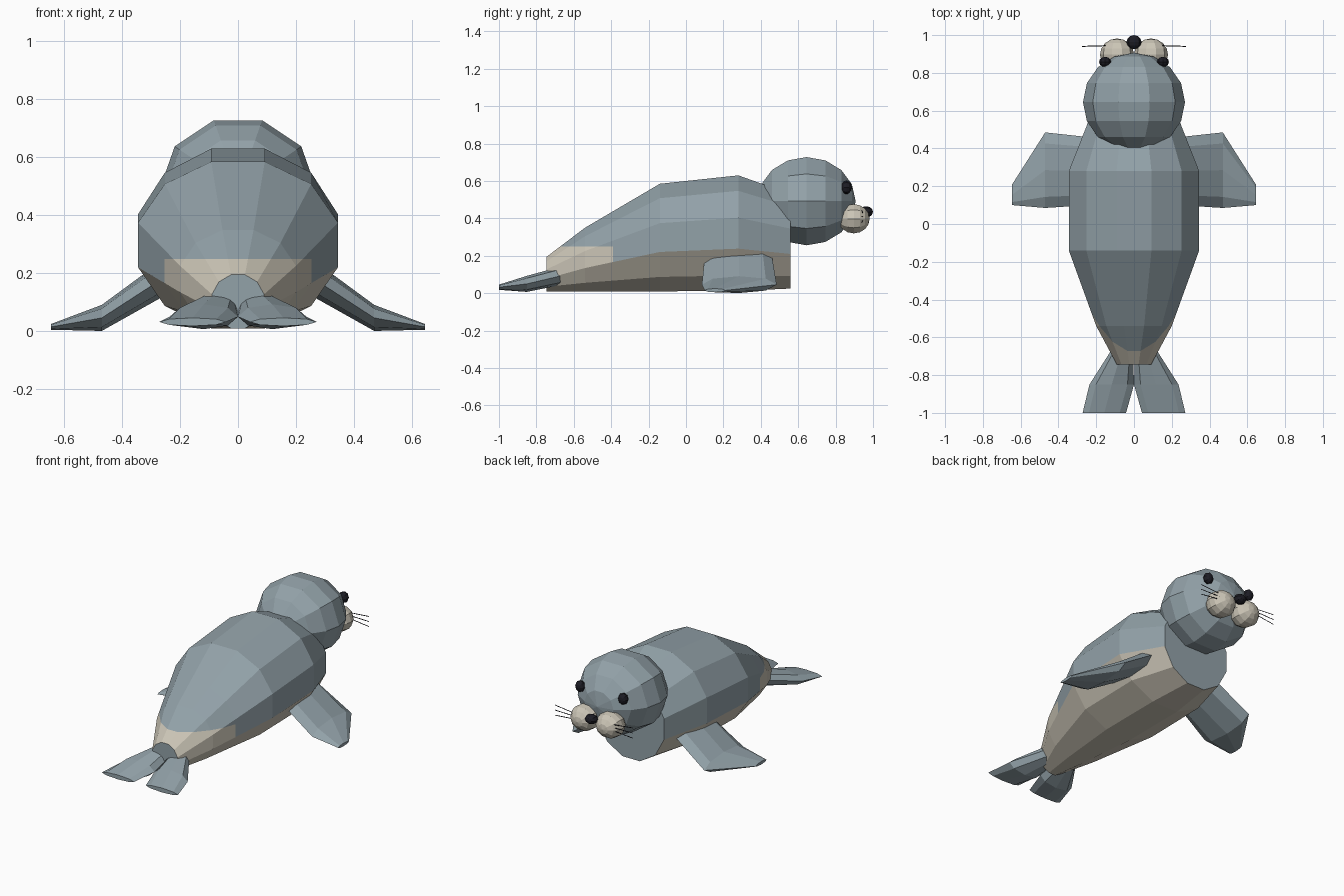
import bpy, bmesh, math
from mathutils import Matrix, Vector

if "Cube" in bpy.data.objects:
    bpy.data.objects.remove(bpy.data.objects["Cube"])


def material(name, rgb):
    m = bpy.data.materials.new(name)
    m.diffuse_color = (*rgb, 1)
    m.use_nodes = True
    m.node_tree.nodes["Principled BSDF"].inputs["Base Color"].default_value = m.diffuse_color
    return m


GREY = material("blue_grey_fur", (0.29, 0.36, 0.395))
CREAM = material("cream_fur", (0.60, 0.56, 0.47))
BLACK = material("black", (0.012, 0.012, 0.018))


def finish(name, bm, mats, mirror=False):
    bmesh.ops.recalc_face_normals(bm, faces=bm.faces[:])
    me = bpy.data.meshes.new(name)
    bm.to_mesh(me)
    bm.free()
    for m in mats:
        me.materials.append(m)
    ob = bpy.data.objects.new(name, me)
    bpy.context.collection.objects.link(ob)
    if mirror:
        mod = ob.modifiers.new("mirror", 'MIRROR')
        mod.use_mirror_merge = False
    return ob


def loft(sections, n, phase=0.0):
    """Capped skin over elliptical rings given as (centre, half axis a, half axis b)."""
    bm = bmesh.new()
    rings = []
    for c, a, b in sections:
        c, a, b = Vector(c), Vector(a), Vector(b)
        angles = [phase + math.tau * i / n for i in range(n)]
        rings.append([bm.verts.new(c + a * math.cos(t) + b * math.sin(t)) for t in angles])
    for r, s in zip(rings, rings[1:]):
        for i in range(n):
            j = (i + 1) % n
            bm.faces.new((r[i], r[j], s[j], s[i]))
    bm.faces.new(rings[0])
    bm.faces.new(rings[-1])
    return bm


def ball(name, centre, radii, mat, segments, rings, mirror=False):
    """Faceted ellipsoid with its poles along y."""
    bm = bmesh.new()
    bmesh.ops.create_uvsphere(bm, u_segments=segments, v_segments=rings, radius=1)
    turn = Matrix.Rotation(math.pi / 2, 4, 'X')
    # one vertex column points straight up
    spin = Matrix.Rotation(math.pi / 2, 4, 'Z')
    place = Matrix.Translation(centre) @ Matrix.Diagonal((*radii, 1))
    bm.transform(place @ turn @ spin)
    return finish(name, bm, [mat], mirror)


# Body: twelve-sided rings (y, half width, bottom, top)
stations = [(-0.745, 0.09, 0.01, 0.195), (-0.54, 0.20, 0.01, 0.35),
            (-0.14, 0.345, 0.01, 0.585), (0.28, 0.345, 0.012, 0.63),
            (0.56, 0.235, 0.025, 0.53)]
k = math.cos(math.radians(15))
body = loft([((0, y, (lo + hi) / 2), (w / k, 0, 0), (0, 0, (hi - lo) / 2 / k))
             for y, w, lo, hi in stations], 12, math.radians(15))

# Cut the cream rump patch, then colour belly and rump
PATCH_Y, PATCH_Z = -0.39, 0.25
bmesh.ops.bisect_plane(body, geom=body.verts[:] + body.edges[:] + body.faces[:],
                       plane_co=(0, PATCH_Y, 0), plane_no=(0, 1, 0))
rump = [f for f in body.faces if f.calc_center_median().y < PATCH_Y]
edges = {e for f in rump for e in f.edges}
verts = {v for f in rump for v in f.verts}
bmesh.ops.bisect_plane(body, geom=list(verts) + list(edges) + rump,
                       plane_co=(0, 0, PATCH_Z), plane_no=(0, 0, 1))
bmesh.ops.recalc_face_normals(body, faces=body.faces[:])
for f in body.faces:
    c = f.calc_center_median()
    cap = abs(f.normal.y) > 0.99
    belly = f.normal.z < -0.2
    patch = c.y < PATCH_Y and c.z < PATCH_Z
    f.material_index = int(not cap and (belly or patch))
finish("body", body, [GREY, CREAM])

# Head and face
ball("head", (0, 0.645, 0.492), (0.27, 0.262, 0.248), GREY, 10, 8)
ball("muzzle", (0.09, 0.897, 0.398), (0.09, 0.085, 0.082), CREAM, 10, 8, True)
ball("nose", (0, 0.963, 0.435), (0.04, 0.037, 0.03), BLACK, 8, 6)
ball("eyes", (0.153, 0.858, 0.566), (0.032, 0.027, 0.037), BLACK, 8, 6, True)

# Whiskers: three thin rods fanning out on each side
for i, dz in enumerate((-0.025, 0.0, 0.025)):
    r = 0.0025
    rod = loft([((x, 0.945 - 0.03 * (x - 0.12), 0.41 + dz * s), (0, r, 0), (0, 0, r))
                for x, s in ((0.12, 0.7), (0.275, 1.3))], 4)
    finish(f"whiskers_{i + 1}", rod, [BLACK], True)

# Front flippers: (x, y centre, y half, z centre, z half)
flipper = [(0.24, 0.28, 0.18, 0.195, 0.065), (0.47, 0.285, 0.20, 0.046, 0.045),
           (0.645, 0.155, 0.055, 0.015, 0.01)]
finish("front_flippers", loft([((x, y, z), (0, hy, 0), (0, 0, hz))
                               for x, y, hy, z, hz in flipper], 8), [GREY], True)

# Tail flippers: (y, x centre, x half, z centre, z half)
tail = [(-0.66, 0.06, 0.055, 0.095, 0.05), (-0.85, 0.118, 0.118, 0.05, 0.043),
        (-1.0, 0.157, 0.115, 0.032, 0.014)]
finish("tail_flippers", loft([((x, y, z), (hx, 0, 0), (0, 0, hz))
                              for y, x, hx, z, hz in tail], 8), [GREY], True)
